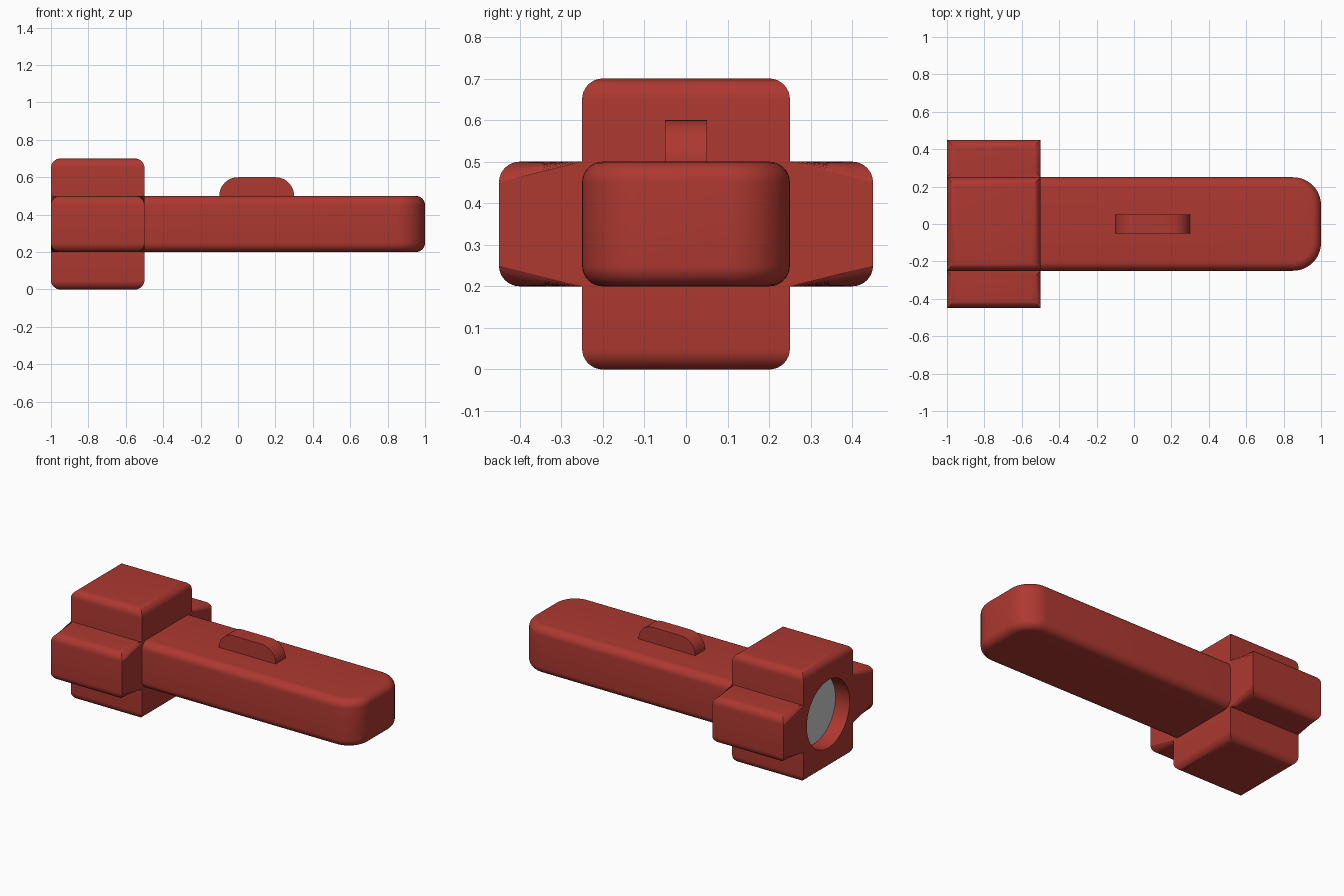
import bpy, bmesh, math
from mathutils import Vector

if "Cube" in bpy.data.objects:
    bpy.data.objects.remove(bpy.data.objects["Cube"])

red = bpy.data.materials.new("red_plastic")
red.diffuse_color = (0.42, 0.04, 0.03, 1)
red.use_nodes = True
red.node_tree.nodes["Principled BSDF"].inputs["Base Color"].default_value = red.diffuse_color


def extrude(bm, points, shift):
    """Prism from a closed profile."""
    face = bm.faces.new([bm.verts.new(p) for p in points])
    geo = bmesh.ops.extrude_face_region(bm, geom=[face])["geom"]
    moved = [g for g in geo if isinstance(g, bmesh.types.BMVert)]
    bmesh.ops.translate(bm, verts=moved, vec=Vector(shift))
    bmesh.ops.recalc_face_normals(bm, faces=bm.faces)


def bevel(bm, test, width, segments):
    edges = [e for e in bm.edges if test(e)]
    bmesh.ops.bevel(bm, geom=edges, offset=width, segments=segments, profile=0.5,
                    affect='EDGES', clamp_overlap=True)


def upright(e):
    d = (e.verts[0].co - e.verts[1].co).normalized()
    return abs(d.z) > 0.99


def middle_x(e):
    return (e.verts[0].co.x + e.verts[1].co.x) / 2


def finish(bm, name, mat=None):
    mesh = bpy.data.meshes.new(name)
    bm.to_mesh(mesh)
    bm.free()
    obj = bpy.data.objects.new(name, mesh)
    bpy.context.collection.objects.link(obj)
    if mat:
        mesh.materials.append(mat)
    return obj


def smooth(obj):
    bpy.ops.object.select_all(action='DESELECT')
    obj.select_set(True)
    bpy.context.view_layer.objects.active = obj
    bpy.ops.object.shade_smooth_by_angle(angle=math.radians(30))


def disc(name, radius, x0, x1, mat=None):
    """Cylinder along x, centred on the head."""
    bm = bmesh.new()
    ring = [(x0, radius * math.cos(a), 0.35 + radius * math.sin(a))
            for a in (math.tau * i / 64 for i in range(64))]
    extrude(bm, ring, (x1 - x0, 0, 0))
    return finish(bm, name, mat)


# Head: cross-shaped block, rounded everywhere but on its upright edges
half = [(0.25, 0), (0.25, 0.2), (0.45, 0.2), (0.45, 0.5), (0.25, 0.5), (0.25, 0.7)]
cross = half + [(-y, z) for y, z in reversed(half)]
bm = bmesh.new()
extrude(bm, [(-1, y, z) for y, z in cross], (0.5, 0, 0))
bevel(bm, lambda e: not upright(e), 0.05, 8)
head = finish(bm, "lamp_head", red)

# Round recess in the front of the head
cutter = disc("recess_cutter", 0.215, -1.1, -0.9, red)
cutter.hide_render = True
mod = head.modifiers.new("recess", 'BOOLEAN')
mod.operation = 'DIFFERENCE'
mod.solver = 'EXACT'
mod.object = cutter
bpy.context.view_layer.objects.active = head
bpy.ops.object.modifier_apply(modifier="recess")
bpy.data.objects.remove(cutter)
smooth(head)

# Lens at the bottom of the recess
smooth(disc("lens", 0.213, -0.9, -0.89 - 0.012))

# Handle: bar with widely rounded end and softly rounded rims
bm = bmesh.new()
extrude(bm, [(-0.53, -0.25, 0.2), (1, -0.25, 0.2), (1, 0.25, 0.2), (-0.53, 0.25, 0.2)],
        (0, 0, 0.3))
bevel(bm, lambda e: upright(e) and middle_x(e) > 0.9, 0.15, 12)
bevel(bm, lambda e: not upright(e) and middle_x(e) > -0.5, 0.05, 8)
smooth(finish(bm, "handle", red))

# Switch: narrow slider with rounded top corners
arc = [(0.2 + 0.1 * math.cos(a), 0.5 + 0.1 * math.sin(a))
       for a in (math.pi / 2 * i / 12 for i in range(13))]
profile = [(0.3, 0.47)] + arc
profile += [(0.2 - x, z) for x, z in reversed(profile)]
bm = bmesh.new()
extrude(bm, [(x, -0.05, z) for x, z in profile], (0, 0.1, 0))
smooth(finish(bm, "switch", red))
